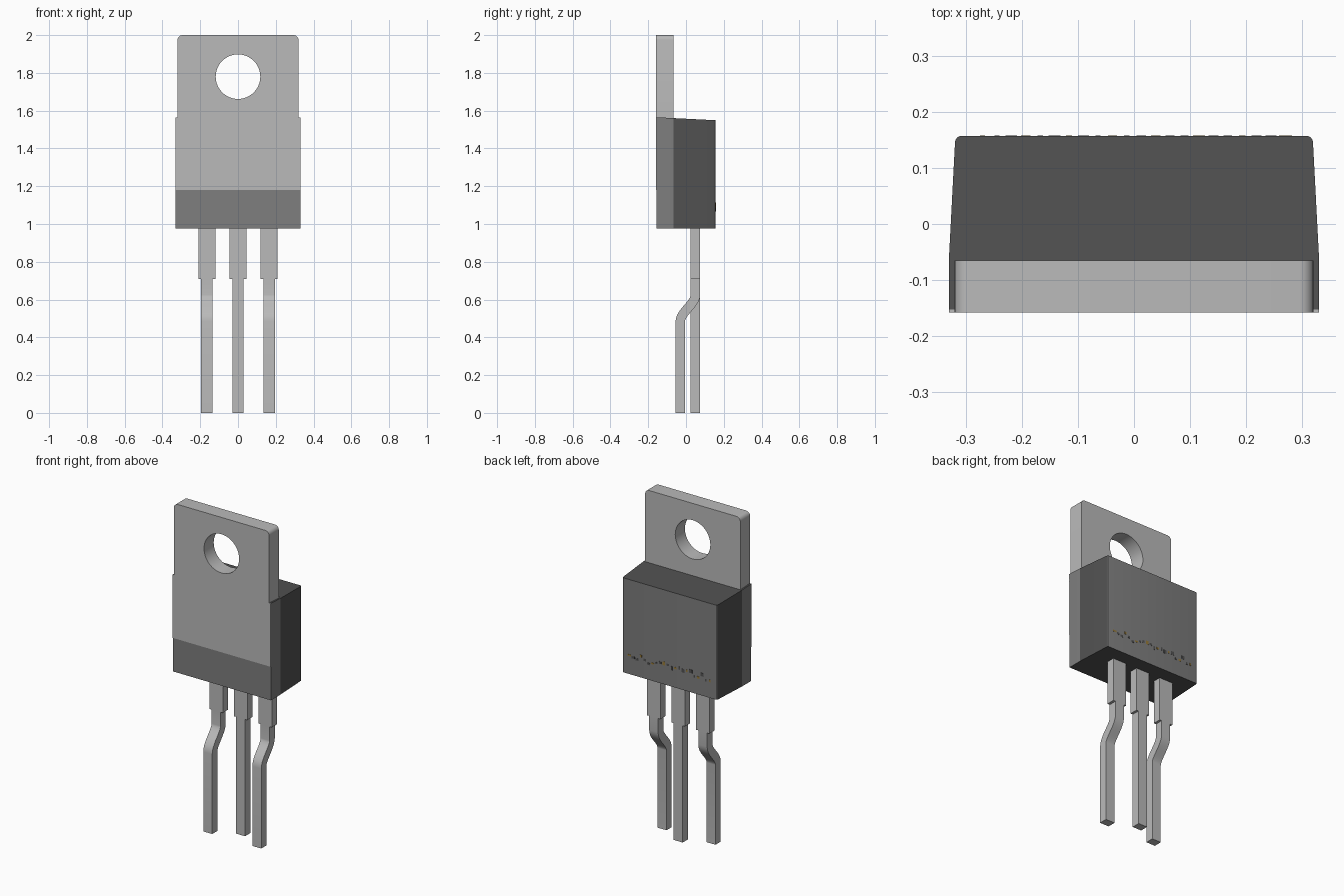
import bpy, bmesh, math, random
from mathutils import Vector

cube = bpy.data.objects.get("Cube")
if cube:
    bpy.data.objects.remove(cube, do_unlink=True)


def material(name, rgb):
    m = bpy.data.materials.new(name)
    m.use_nodes = True
    m.diffuse_color = (*rgb, 1)
    bsdf = next(n for n in m.node_tree.nodes if n.type == "BSDF_PRINCIPLED")
    bsdf.inputs["Base Color"].default_value = (*rgb, 1)
    return m


METAL = material("tinned metal", (0.49, 0.49, 0.49))
GREY = material("mid grey plastic", (0.21, 0.21, 0.21))
DARK = material("dark grey plastic", (0.084, 0.084, 0.084))
GOLD = material("gold fleck", (0.32, 0.2, 0.04))


def prism(name, outline, direction, mats):
    """Extrude a closed 3D outline along a direction."""
    bm = bmesh.new()
    face = bm.faces.new([bm.verts.new(p) for p in outline])
    out = bmesh.ops.extrude_face_region(bm, geom=[face])
    moved = [g for g in out["geom"] if isinstance(g, bmesh.types.BMVert)]
    bmesh.ops.translate(bm, verts=moved, vec=direction)
    bmesh.ops.recalc_face_normals(bm, faces=bm.faces)
    me = bpy.data.meshes.new(name)
    bm.to_mesh(me)
    bm.free()
    ob = bpy.data.objects.new(name, me)
    bpy.context.collection.objects.link(ob)
    for m in mats:
        me.materials.append(m)
    return ob


def select(ob):
    bpy.ops.object.select_all(action="DESELECT")
    ob.select_set(True)
    bpy.context.view_layer.objects.active = ob


def smooth(ob):
    select(ob)
    bpy.ops.object.shade_smooth_by_angle(angle=math.radians(35))


def corner(cx, cy, r, start, steps=5):
    """Quarter-circle points, starting at an angle in degrees."""
    angles = [math.radians(start + 90 * i / steps) for i in range(steps + 1)]
    return [(cx + r * math.cos(a), cy + r * math.sin(a)) for a in angles]


def box(name, x0, x1, y0, y1, z0, z1, mat):
    pts = [(x0, y0, z0), (x1, y0, z0), (x1, y1, z0), (x0, y1, z0)]
    return prism(name, pts, (0, 0, z1 - z0), [mat])


# Moulded body: tapered plan, top sloping down to the back
FRONT, SEAM, BACK = -0.155, -0.065, 0.157
BOTTOM, TOP = 0.975, 1.565
plan = [(-0.33, FRONT), (0.33, FRONT), (0.33, SEAM)]
plan += corner(0.307, BACK - 0.012, 0.012, 0) + corner(-0.307, BACK - 0.012, 0.012, 90)
plan += [(-0.33, SEAM)]
body = prism("body", [(x, y, BOTTOM) for x, y in plan], (0, 0, TOP - BOTTOM), [GREY, DARK])
for v in body.data.vertices:
    if v.co.z > 1.5:
        v.co.z -= 0.05 * (v.co.y - FRONT)
for f in body.data.polygons:
    upright = abs(f.normal.z) < 0.5
    pale = upright and (abs(f.normal.y) > 0.95 or f.center.y < SEAM)
    f.material_index = 0 if pale else 1
smooth(body)

# Mounting tab with rounded top corners and a through hole
shape = [(-0.32, 1.5), (0.32, 1.5)] + corner(0.295, 1.975, 0.025, 0) + corner(-0.295, 1.975, 0.025, 90)
tab = prism("mounting_tab", [(x, -0.158, z) for x, z in shape], (0, -0.158 * -1 + SEAM, 0), [METAL])
bpy.ops.mesh.primitive_cylinder_add(vertices=48, radius=0.118, depth=1,
                                    location=(0, 0, 1.78), rotation=(math.pi / 2, 0, 0))
cutter = bpy.context.object
cutter.name = "hole_cutter"
cutter.hide_render = True
cut = tab.modifiers.new("hole", "BOOLEAN")
cut.operation, cut.solver, cut.object = "DIFFERENCE", "EXACT", cutter
select(tab)
bpy.ops.object.modifier_apply(modifier=cut.name)
bpy.data.objects.remove(cutter, do_unlink=True)
smooth(tab)

# Exposed metal face below the tab
box("heat_plate", -0.33, 0.33, -0.158, -0.152, 1.18, TOP, METAL)


# Leads: wide shoulder above, narrow leg below, outer pair stepped forward
def leg(name, x, bent):
    centre = [Vector((0.05, 0.71))]
    if bent:
        for i in range(13):
            t = i / 12
            s = t * t * (3 - 2 * t)
            centre.append(Vector((0.05 - 0.08 * s, 0.625 - 0.14 * t)))
    centre.append(Vector((centre[-1].x, 0)))
    front, back = [], []
    for i, p in enumerate(centre):
        if i in (0, len(centre) - 1):
            d = Vector((0, -1))
        else:
            d = (centre[i + 1] - centre[i - 1]).normalized()
        n = Vector((d.y, -d.x)) * 0.025
        front.append(p + n)
        back.append(p - n)
    outline = [(x - 0.03, p.x, p.y) for p in front + back[::-1]]
    smooth(prism(name, outline, (0.06, 0, 0), [METAL]))


for label, x in (("right", -0.165), ("middle", 0), ("left", 0.165)):
    box(label + "_lead_shoulder", x - 0.045, x + 0.045, 0.025, 0.075, 0.71, 1.0, METAL)
    leg(label + "_lead", x, x != 0)

# Worn marking flecks low on the back face
random.seed(4)
for i in range(22):
    x = -0.27 + 0.54 * i / 21
    z = 1.09 + random.uniform(-0.02, 0.015)
    w, h = random.uniform(0.004, 0.012), random.uniform(0.004, 0.012)
    box("back_fleck", x - w, x + w, BACK - 0.001, BACK + 0.001, z - h, z + h,
        GOLD if i % 3 == 0 else DARK)
